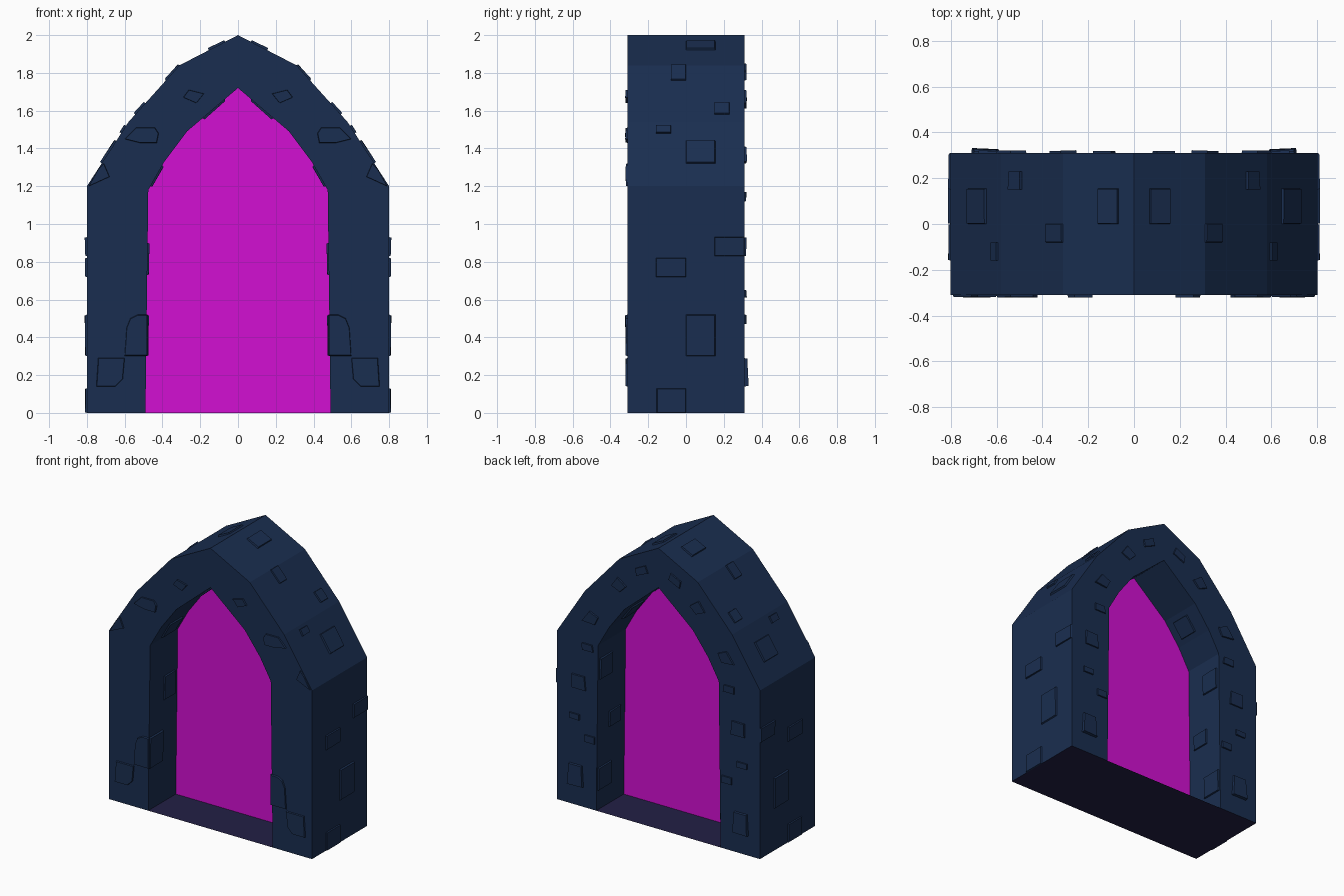
import bpy
import bmesh
import random
from mathutils import Vector

if "Cube" in bpy.data.objects:
    bpy.data.objects.remove(bpy.data.objects["Cube"])

random.seed(4)
D = 0.31  # half depth of the arch
OUTER = [(0.80, 0), (0.80, 1.20), (0.58, 1.54), (0.31, 1.84), (0, 2.0)]
INNER = [(0.49, 0), (0.475, 1.18), (0.39, 1.33), (0.27, 1.49), (0, 1.72)]


def material(name, rgb):
    m = bpy.data.materials.new(name)
    m.diffuse_color = (*rgb, 1)
    m.use_nodes = True
    m.node_tree.nodes["Principled BSDF"].inputs["Base Color"].default_value = m.diffuse_color
    return m


STONE = material("dark_blue_stone", (0.010, 0.027, 0.080))
GLOW = material("magenta_glow", (0.65, 0.005, 0.65))
FLOOR = material("violet_floor", (0.016, 0.014, 0.060))


def finish(name, bm, mat, mirror=True):
    me = bpy.data.meshes.new(name)
    bm.to_mesh(me)
    bm.free()
    me.materials.append(mat)
    ob = bpy.data.objects.new(name, me)
    bpy.context.collection.objects.link(ob)
    if mirror:
        mod = ob.modifiers.new("mirror", 'MIRROR')
        mod.use_clip = True
        mod.merge_threshold = 0.0005
    return ob


def add_face(bm, pts, toward):
    """Add a face whose normal points toward the given direction."""
    f = bm.faces.new([bm.verts.new(p) for p in pts])
    f.normal_update()
    if f.normal.dot(toward) < 0:
        f.normal_flip()


# Pointed arch: half profile, open at the foot where the floor closes it
bm = bmesh.new()
for (o0, o1, i0, i1) in zip(OUTER, OUTER[1:], INNER, INNER[1:]):
    out = Vector((o1[1] - o0[1], 0, o0[0] - o1[0]))
    for (a, b), n in (((o0, o1), out), ((i0, i1), -out)):
        add_face(bm, [(a[0], -D, a[1]), (a[0], D, a[1]),
                      (b[0], D, b[1]), (b[0], -D, b[1])], n)
    for y in (-D, D):
        add_face(bm, [(p[0], y, p[1]) for p in (o0, o1, i1, i0)], Vector((0, y, 0)))
bmesh.ops.remove_doubles(bm, verts=bm.verts, dist=0.0005)
finish("stone_arch", bm, STONE)

# Glowing sheet filling the opening halfway through the depth
bm = bmesh.new()
add_face(bm, [(0, 0, 0)] + [(x, 0, z) for x, z in INNER], Vector((0, -1, 0)))
finish("portal_sheet", bm, GLOW)

# Floor under the whole footprint
bm = bmesh.new()
add_face(bm, [(-0.8, -D, 0), (0.8, -D, 0), (0.8, D, 0), (-0.8, D, 0)], Vector((0, 0, 1)))
finish("floor_slab", bm, FLOOR, False)


def raised(bm, pts, n, h):
    """Thin raised block: base outline pushed out along n, slightly tapered."""
    pts = [Vector(p) for p in pts]
    c = sum(pts, Vector()) / len(pts)
    top = [c + (p - c) * 0.96 + n * h * random.uniform(0.7, 1.1) for p in pts]
    add_face(bm, top, n)
    for k in range(len(pts)):
        j = (k + 1) % len(pts)
        side = (pts[k] + pts[j]) / 2 - c
        add_face(bm, [pts[k], pts[j], top[j], top[k]], side)


def on_profile(bm, profile, y0, y1, z0, z1, sign):
    """Block lying on the outer (+1) or inner (-1) skin of the arch."""
    for a, b in zip(profile, profile[1:]):
        if a[1] <= (z0 + z1) / 2 <= b[1]:
            def x(z):
                return a[0] + (b[0] - a[0]) * (z - a[1]) / (b[1] - a[1])
            n = Vector((b[1] - a[1], 0, a[0] - b[0])).normalized() * sign
            raised(bm, [(x(z0), y0, z0), (x(z0), y1, z0),
                        (x(z1), y1, z1), (x(z1), y0, z1)], n, 0.011)


# Raised stones on the outer and inner skins
bm = bmesh.new()
for r in [(-0.155, 0, 0, 0.13), (0, 0.155, 0.30, 0.52), (-0.16, 0, 0.72, 0.82),
          (0.15, 0.31, 0.83, 0.93), (0, 0.155, 1.32, 1.44), (-0.16, -0.08, 1.48, 1.52),
          (0.15, 0.23, 1.58, 1.64), (-0.08, 0, 1.76, 1.84), (0, 0.155, 1.92, 1.965)]:
    on_profile(bm, OUTER, *r, 1)
finish("outer_stones", bm, STONE)

bm = bmesh.new()
for r in [(-0.31, -0.16, 0.30, 0.52), (0.15, 0.30, 0.14, 0.30), (0.05, 0.18, 0.55, 0.66),
          (-0.15, -0.03, 0.73, 0.90), (0.15, 0.29, 0.93, 1.08), (-0.2, -0.05, 1.20, 1.31),
          (0.06, 0.2, 1.36, 1.46), (-0.18, -0.04, 1.56, 1.66)]:
    on_profile(bm, INNER, *r, -1)
finish("inner_stones", bm, STONE)

# Raised stones on the front and back faces
FRONT = [
    [(0.75, 0.14), (0.65, 0.14), (0.61, 0.18), (0.60, 0.29), (0.74, 0.29)],
    [(0.60, 0.30), (0.59, 0.45), (0.57, 0.50), (0.53, 0.52), (0.48, 0.52), (0.48, 0.30)],
    [(0.60, 1.45), (0.54, 1.51), (0.44, 1.51), (0.42, 1.48), (0.43, 1.43), (0.52, 1.43)],
    [(0.29, 1.67), (0.26, 1.71), (0.18, 1.69), (0.22, 1.64)],
    [(0.79, 1.20), (0.74, 1.29), (0.71, 1.32), (0.68, 1.25)],
]
BACK = [
    [(0.71, 0.14), (0.59, 0.14), (0.60, 0.29), (0.70, 0.29)],
    [(0.58, 0.47), (0.50, 0.47), (0.50, 0.52), (0.58, 0.52)],
    [(0.70, 0.61), (0.62, 0.61), (0.62, 0.65), (0.70, 0.65)],
    [(0.68, 0.83), (0.57, 0.83), (0.58, 0.93), (0.68, 0.93)],
    [(0.60, 1.12), (0.51, 1.12), (0.52, 1.17), (0.60, 1.17)],
    [(0.60, 1.33), (0.50, 1.32), (0.47, 1.38), (0.54, 1.41)],
    [(0.30, 1.61), (0.25, 1.66), (0.32, 1.71), (0.37, 1.64)],
    [(0.17, 1.76), (0.08, 1.80), (0.10, 1.85), (0.18, 1.81)],
]
for name, shapes, s in (("front_stones", FRONT, -1), ("back_stones", BACK, 1)):
    bm = bmesh.new()
    for k, shape in enumerate(shapes):
        h = 0.02 if (s > 0 and k == 0) else 0.011
        raised(bm, [(x, s * D, z) for x, z in shape], Vector((0, s, 0)), h)
    finish(name, bm, STONE)
